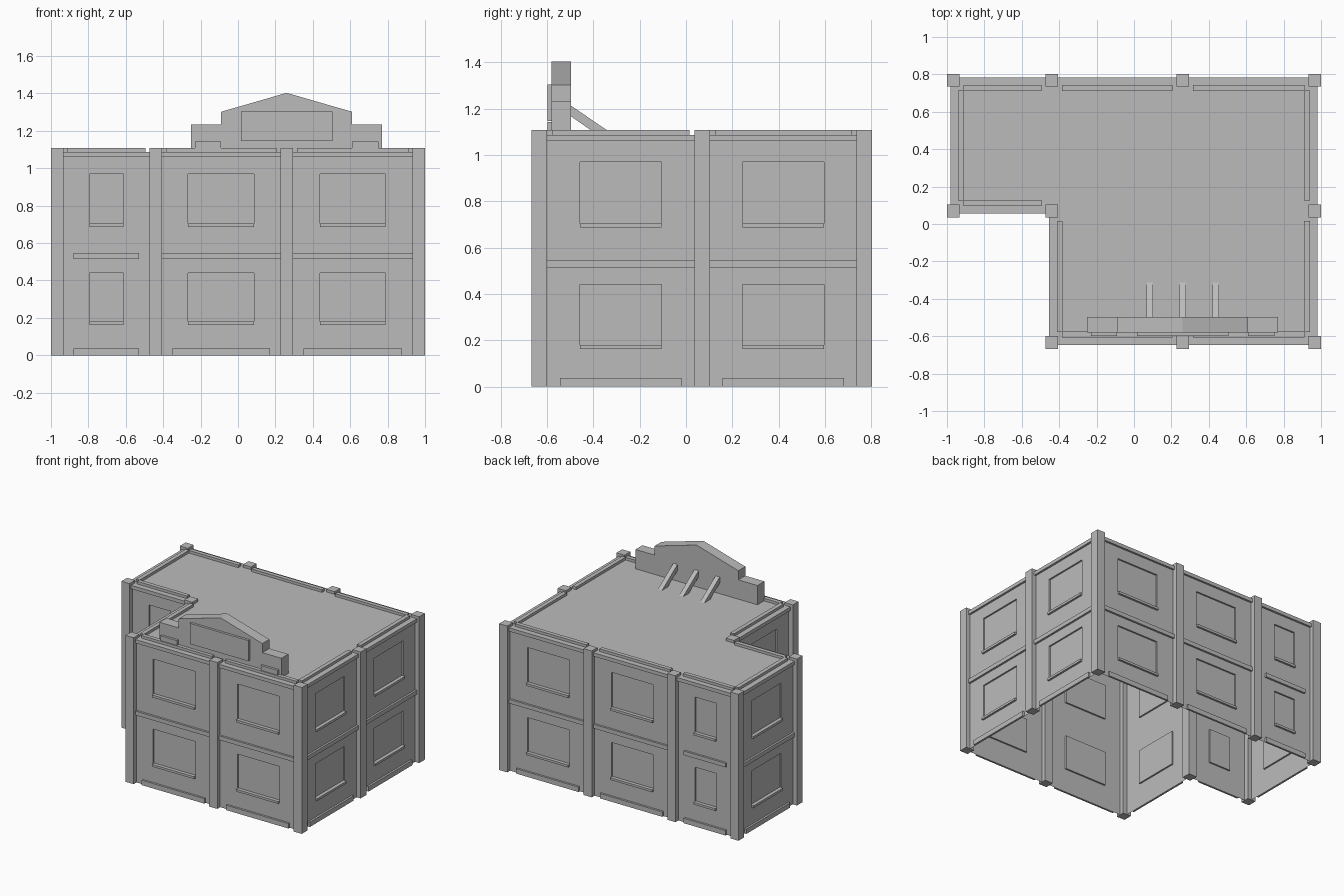
import bpy
import bmesh
from mathutils import Matrix, Vector

cube = bpy.data.objects.get("Cube")
if cube:
    bpy.data.objects.remove(cube, do_unlink=True)

grey = bpy.data.materials.new("plain grey")
grey.use_nodes = True
grey.diffuse_color = (0.5, 0.5, 0.5, 1)
grey.node_tree.nodes["Principled BSDF"].inputs["Base Color"].default_value = (0.5, 0.5, 0.5, 1)


def finish(name, bm, matrix=Matrix()):
    mesh = bpy.data.meshes.new(name)
    bm.to_mesh(mesh)
    bm.free()
    mesh.transform(matrix)
    mesh.materials.append(grey)
    obj = bpy.data.objects.new(name, mesh)
    bpy.context.scene.collection.objects.link(obj)
    return obj


def box(name, low, high, matrix=Matrix()):
    low, high = Vector(low), Vector(high)
    bm = bmesh.new()
    bmesh.ops.create_cube(bm, size=1)
    bmesh.ops.scale(bm, vec=high - low, verts=bm.verts)
    bmesh.ops.translate(bm, vec=(low + high) / 2, verts=bm.verts)
    return finish(name, bm, matrix)


def prism(name, points, offset):
    """Extrude a flat outline of 3D points along an offset."""
    bm = bmesh.new()
    face = bm.faces.new([bm.verts.new(p) for p in points])
    result = bmesh.ops.extrude_face_region(bm, geom=[face], use_keep_orig=True)
    moved = [v for v in result["geom"] if isinstance(v, bmesh.types.BMVert)]
    bmesh.ops.translate(bm, vec=offset, verts=moved)
    bmesh.ops.recalc_face_normals(bm, faces=bm.faces)
    return finish(name, bm)


def wall(name, us, vs, openings, matrix):
    """Sheet of quads whose opening cells are sunk inwards."""
    bm = bmesh.new()
    grid = [[bm.verts.new((u, v, 0)) for v in vs] for u in us]
    sunk = []
    for i in range(len(us) - 1):
        for j in range(len(vs) - 1):
            face = bm.faces.new((grid[i][j], grid[i + 1][j], grid[i + 1][j + 1], grid[i][j + 1]))
            if i == 1 and j in openings:
                sunk.append(face)
    bm.normal_update()
    bmesh.ops.inset_individual(bm, faces=sunk, thickness=0, depth=-0.012)
    finish(name, bm, matrix)


# Main levels and plan lines
CORNICE, ROOF, TOP = 1.06, 1.087, 1.107
LEFT, INNER, MID, RIGHT = -0.967, -0.44, 0.26, 0.967
FRONT, STEP, BACK = -0.633, 0.07, 0.769
LEDGE = 0.015

# Pillar positions, counter-clockwise around the building
posts = [(LEFT, STEP), (INNER, STEP), (INNER, FRONT), (MID, FRONT), (RIGHT, FRONT),
         (RIGHT, STEP), (RIGHT, BACK), (MID, BACK), (INNER, BACK), (LEFT, BACK)]


def bay(start, end, number):
    a, b = Vector((*start, 0)), Vector((*end, 0))
    length = (b - a).length
    along, up = (b - a).normalized(), Vector((0, 0, 1))
    out = along.cross(up)
    frame = Matrix((along, up, out)).transposed().to_4x4()
    frame.translation = a
    narrow = length < 0.6
    door = a.y == b.y == FRONT
    mid = length / 2
    half = 0.09 if narrow else 0.176
    base = 0.175 if narrow else 0.262

    def part(name, u0, u1, v0, v1, depth, inner=0):
        box(f"{name}_{number}", (u0, v0, inner), (u1, v1, depth), frame)

    # Wall sheet with its sunk windows or door
    us = (0, mid - half, mid + half, length)
    if door:
        wall(f"wall_{number}", us, (0, 0.44, 0.705, 0.97, CORNICE), (0, 2), frame)
        part("door_lintel", mid - half, mid + half, 0.44, 0.475, LEDGE)
        part("door_slab", mid - base, mid + base, 0, 0.037, 0.175)
    else:
        wall(f"wall_{number}", us, (0, 0.18, 0.44, 0.705, 0.97, CORNICE), (1, 3), frame)
        part("lower_sill", mid - half, mid + half, 0.163, 0.18, LEDGE)
        part("plinth", mid - base, mid + base, 0, 0.037, LEDGE)
        part("parapet_strip", 0.055, length - 0.055, ROOF, TOP, -0.027, -0.058)
    part("upper_sill", mid - half, mid + half, 0.687, 0.705, LEDGE)
    reach = base if narrow else mid
    part("storey_band", mid - reach, mid + reach, 0.515, 0.546, LEDGE)


for n, (x, y) in enumerate(posts):
    box(f"pillar_{n}", (x - 0.034, y - 0.034, 0), (x + 0.034, y + 0.034, TOP))
    bay((x, y), posts[(n + 1) % len(posts)], n)

# Roof slab, its edge forming the cornice
e = LEDGE
plan = [(LEFT - e, STEP - e), (INNER - e, STEP - e), (INNER - e, FRONT - e),
        (RIGHT + e, FRONT - e), (RIGHT + e, BACK + e), (LEFT - e, BACK + e)]
prism("roof", [(x, y, CORNICE) for x, y in plan], (0, 0, ROOF - CORNICE))

# Stepped pediment, mirrored about the middle front pillar
half_profile = [(0.51, ROOF), (0.51, 1.233), (0.35, 1.233), (0.35, 1.302)]
profile = half_profile + [(0, 1.403)] + [(-x, z) for x, z in reversed(half_profile)]
prism("pediment", [(MID + x, -0.58, z) for x, z in profile], (0, 0.083, 0))
box("sign_panel", (MID - 0.245, -0.598, 1.147), (MID + 0.245, -0.58, 1.303))
for side, x in (("right", MID - 0.42), ("left", MID + 0.42)):
    box(f"{side}_pediment_block", (x - 0.07, -0.598, ROOF), (x + 0.07, -0.58, 1.143))

# Sloping braces behind the pediment
for n in (-1, 0, 1):
    x = MID + n * 0.177 - 0.0175
    prism(f"brace_{n + 2}", [(x, -0.497, 1.213), (x, -0.497, 1.167),
                             (x, -0.382, ROOF), (x, -0.312, ROOF)], (0.035, 0, 0))
